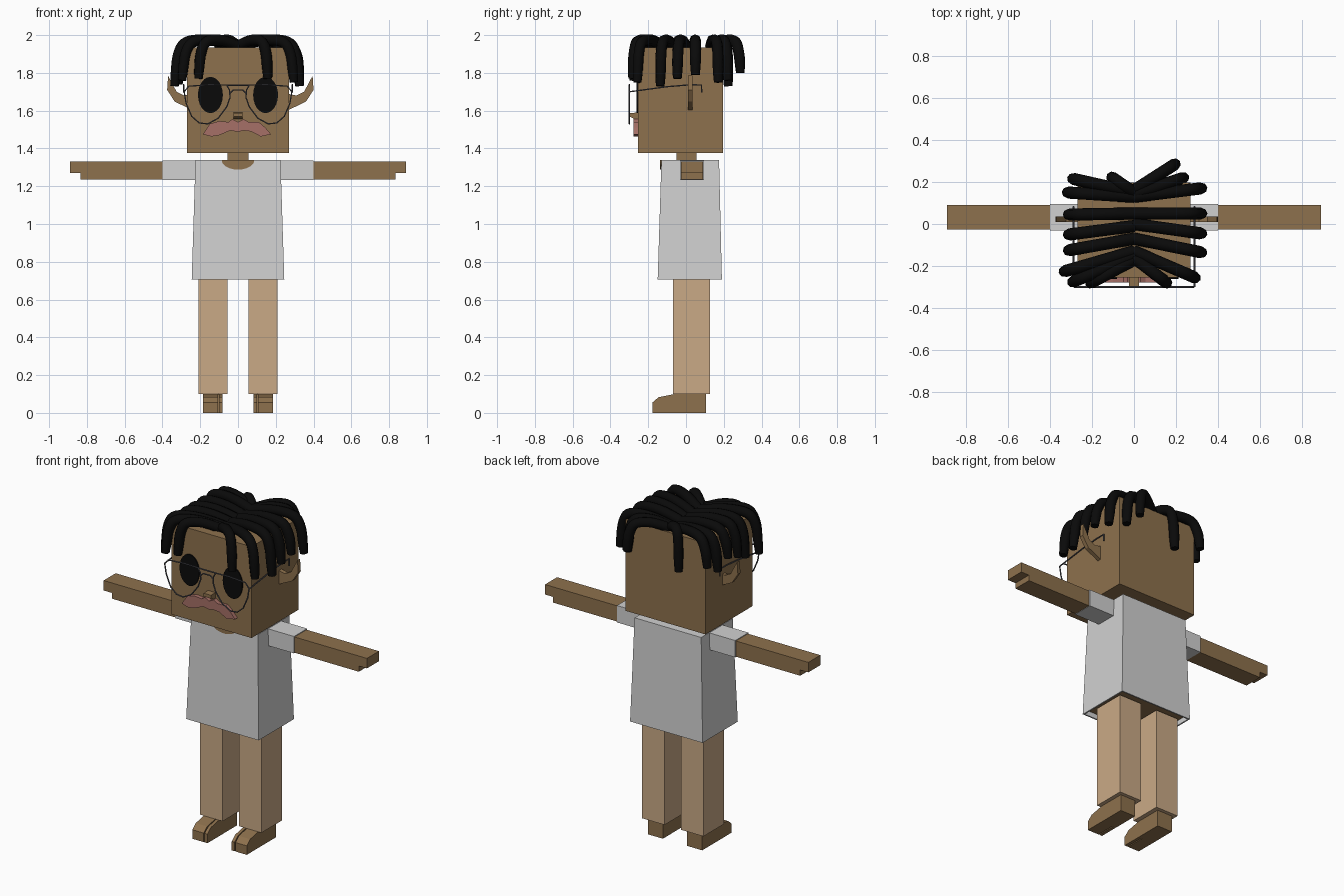
import bpy, bmesh, math
from mathutils import Vector

cube = bpy.data.objects.get("Cube")
if cube:
    bpy.data.objects.remove(cube, do_unlink=True)


def material(name, rgb):
    m = bpy.data.materials.new(name)
    m.use_nodes = True
    m.diffuse_color = (*rgb, 1)
    m.node_tree.nodes["Principled BSDF"].inputs["Base Color"].default_value = (*rgb, 1)
    return m


SKIN = material("brown skin", (0.27, 0.165, 0.074))
TAN = material("tan trousers", (0.59, 0.40, 0.24))
SHIRT = material("light grey cloth", (0.64, 0.64, 0.64))
BLACK = material("black", (0.003, 0.003, 0.003))
LIPS = material("dusty pink", (0.38, 0.16, 0.135))
WIRE = material("grey wire", (0.09, 0.09, 0.105))
SIDES = (("left", 1), ("right", -1))


def finish(name, bm, *mats):
    bmesh.ops.recalc_face_normals(bm, faces=bm.faces)
    mesh = bpy.data.meshes.new(name)
    bm.to_mesh(mesh)
    bm.free()
    for m in mats:
        mesh.materials.append(m)
    ob = bpy.data.objects.new(name, mesh)
    bpy.context.collection.objects.link(ob)
    return ob


def prism(name, points, axis, start, end, mat):
    """Extrude a 2D outline along the x or y axis."""
    bm = bmesh.new()
    place = (lambda a, b: (start, a, b)) if axis == "x" else (lambda a, b: (a, start, b))
    face = bm.faces.new([bm.verts.new(place(a, b)) for a, b in points])
    moved = bmesh.ops.extrude_face_region(bm, geom=[face])["geom"]
    shift = Vector((end - start, 0, 0) if axis == "x" else (0, end - start, 0))
    bmesh.ops.translate(bm, vec=shift, verts=[v for v in moved if isinstance(v, bmesh.types.BMVert)])
    return finish(name, bm, mat)


def box(name, x, y, z, mat):
    outline = [(x[0], z[0]), (x[1], z[0]), (x[1], z[1]), (x[0], z[1])]
    return prism(name, outline, "y", y[0], y[1], mat)


def tube(name, paths, radius, mat, closed=False, sides=1, smooth=False):
    """Round tubes along poly paths or smooth splines, made into a mesh."""
    cu = bpy.data.curves.new(name, "CURVE")
    cu.dimensions = "3D"
    cu.bevel_depth, cu.bevel_resolution, cu.use_fill_caps = radius, sides, True
    for path in paths:
        sp = cu.splines.new("NURBS" if smooth else "POLY")
        sp.points.add(len(path) - 1)
        for i, p in enumerate(path):
            sp.points[i].co = (*p, 1)
            sp.points[i].radius = 0.8 if smooth and i == len(path) - 1 else 1
        sp.use_cyclic_u = closed
        if smooth:
            sp.use_endpoint_u, sp.order_u, sp.resolution_u = True, 3, 4
    cu.materials.append(mat)
    ob = bpy.data.objects.new(name, cu)
    bpy.context.collection.objects.link(ob)
    bpy.ops.object.select_all(action="DESELECT")
    ob.select_set(True)
    bpy.context.view_layer.objects.active = ob
    bpy.ops.object.convert(target="MESH")
    bpy.ops.object.shade_smooth_by_angle(angle=math.radians(50))


def ellipse(cx, cz, rx, rz, start=0.0, sweep=math.tau, n=24):
    return [(cx + rx * math.cos(start + sweep * i / n), cz + rz * math.sin(start + sweep * i / n))
            for i in range(n if sweep == math.tau else n + 1)]


# Head and neck
box("head", (-0.27, 0.27), (-0.255, 0.197), (1.377, 1.935), SKIN)
box("neck", (-0.055, 0.055), (-0.05, 0.055), (1.32, 1.38), SKIN)

# Shirt: flared block, hollow at the hem with the body showing inside
bm = bmesh.new()
rings = []
for x, y0, y1, z in ((0.245, -0.15, 0.19, 0.705), (0.225, -0.13, 0.175, 1.338)):
    rings.append([bm.verts.new(p) for p in ((-x, y0, z), (x, y0, z), (x, y1, z), (-x, y1, z))])
for i in range(4):
    j = (i + 1) % 4
    bm.faces.new((rings[0][i], rings[0][j], rings[1][j], rings[1][i]))
bm.faces.new(rings[1])
hem = bm.faces.new(rings[0][::-1])
bm.normal_update()
bmesh.ops.inset_region(bm, faces=[hem], thickness=0.012)
inner = bmesh.ops.extrude_face_region(bm, geom=[hem])["geom"]
bmesh.ops.translate(bm, vec=(0, 0, 0.03), verts=[v for v in inner if isinstance(v, bmesh.types.BMVert)])
bmesh.ops.delete(bm, geom=[hem], context="FACES_ONLY")
for f in inner:
    if isinstance(f, bmesh.types.BMFace):
        f.material_index = 1
finish("shirt", bm, SHIRT, SKIN)

# Neckline: thin half ellipse leaning with the shirt front
collar = prism("neckline", ellipse(0, 1.338, 0.086, 0.05, math.pi, math.pi), "y", -0.1365, -0.129, SKIN)

for side, s in SIDES:
    # Sleeve, arm with stepped hand, leg
    box(side + "_sleeve", (s * 0.2, s * 0.4), (-0.031, 0.096), (1.233, 1.336), SHIRT)
    arm = [(0.38, 1.235), (0.835, 1.235), (0.835, 1.27), (0.89, 1.27), (0.89, 1.331), (0.38, 1.331)]
    prism(side + "_arm", [(s * x, z) for x, z in arm], "y", -0.026, 0.09, SKIN)
    box(side + "_leg", (s * 0.055, s * 0.208), (-0.07, 0.128), (0.1, 0.72), TAN)

    # Foot with a separate big toe
    box(side + "_heel", (s * 0.082, s * 0.184), (-0.06, 0.106), (0, 0.101), SKIN)
    toe = [(-0.06, 0), (-0.06, 0.1), (-0.145, 0.083), (-0.178, 0.055), (-0.178, 0)]
    prism(side + "_big_toe", toe, "x", s * 0.082, s * 0.101, SKIN)
    prism(side + "_toes", toe, "x", s * 0.107, s * 0.184, SKIN)

    # Eye
    prism(side + "_eye", ellipse(s * 0.146, 1.683, 0.066, 0.096), "y", -0.262, -0.254, BLACK)

    # Pointed ear
    off = 0 if s > 0 else -0.025
    ear = [(0.26, 1.69), (0.31, 1.68), (0.35, 1.70), (0.395, 1.785), (0.40, 1.71), (0.36, 1.648), (0.26, 1.6)]
    prism(side + "_ear", [(s * (x + off), z) for x, z in ear], "y", 0.01, 0.035, SKIN)

    # Glasses: teardrop rim and hooked temple
    rim = [(0.045, 1.71), (0.06, 1.735), (0.15, 1.737), (0.26, 1.73), (0.285, 1.70), (0.275, 1.64),
           (0.245, 1.57), (0.205, 1.535), (0.16, 1.53), (0.105, 1.56), (0.06, 1.62), (0.042, 1.67)]
    tube(side + "_rim", [[(s * x, -0.3, z) for x, z in rim]], 0.004, WIRE, closed=True)
    temple = [(-0.3, 1.70), (-0.1, 1.727), (0.02, 1.737), (0.083, 1.737), (0.083, 1.695)]
    tube(side + "_temple", [[(s * 0.288, y, z) for y, z in temple]], 0.004, WIRE)

tube("glasses_bridge", [[(-0.06, -0.3, 1.735), (0.06, -0.3, 1.735)],
                        [(-0.045, -0.3, 1.69), (-0.025, -0.3, 1.71), (0.025, -0.3, 1.71), (0.045, -0.3, 1.69)]],
     0.004, WIRE)

# Nose and lips
nose = [(-0.25, 1.555), (-0.275, 1.556), (-0.296, 1.568), (-0.296, 1.588), (-0.25, 1.59)]
prism("nose", nose, "x", -0.025, 0.025, SKIN)
lips = [(-0.185, 1.475), (-0.15, 1.53), (-0.10, 1.545), (-0.05, 1.54), (-0.03, 1.555), (0, 1.54),
        (0.03, 1.555), (0.055, 1.54), (0.11, 1.54), (0.145, 1.51), (0.175, 1.475), (0.12, 1.463),
        (0.07, 1.49), (0.03, 1.495), (0, 1.488), (-0.04, 1.495), (-0.10, 1.47), (-0.14, 1.463)]
prism("lips", lips, "y", -0.279, -0.25, LIPS)

# Hair locks: root y, tip x, tip y, tip z; each rises from the parting and droops at its tip
LOCKS = [(0.15, -0.29, 0.215, 1.8), (0.13, -0.315, 0.15, 1.76), (0.05, -0.31, 0.045, 1.8),
         (-0.01, -0.31, -0.05, 1.77), (-0.07, -0.31, -0.125, 1.74), (-0.13, -0.33, -0.225, 1.73),
         (-0.15, -0.29, -0.275, 1.76), (-0.17, -0.205, -0.28, 1.77), (0.15, -0.105, 0.222, 1.73),
         (0.16, 0.195, 0.285, 1.8), (0.14, 0.235, 0.22, 1.76), (0.13, 0.32, 0.17, 1.75),
         (0.05, 0.32, 0.05, 1.79), (0.0, 0.32, -0.045, 1.77), (-0.07, 0.32, -0.135, 1.73),
         (-0.13, 0.29, -0.255, 1.75), (-0.16, 0.155, -0.28, 1.77)]
paths = []
for root, tx, ty, tz in LOCKS:
    steps = ((0, 1.942), (0.25, 1.965), (0.55, 1.977), (0.86, 1.968), (0.97, 1.9), (1, tz + 0.06), (1.02, tz))
    paths.append([(tx * t, root + (ty - root) * t, z) for t, z in steps])
tube("hair_locks", paths, 0.029, BLACK, sides=2, smooth=True)
